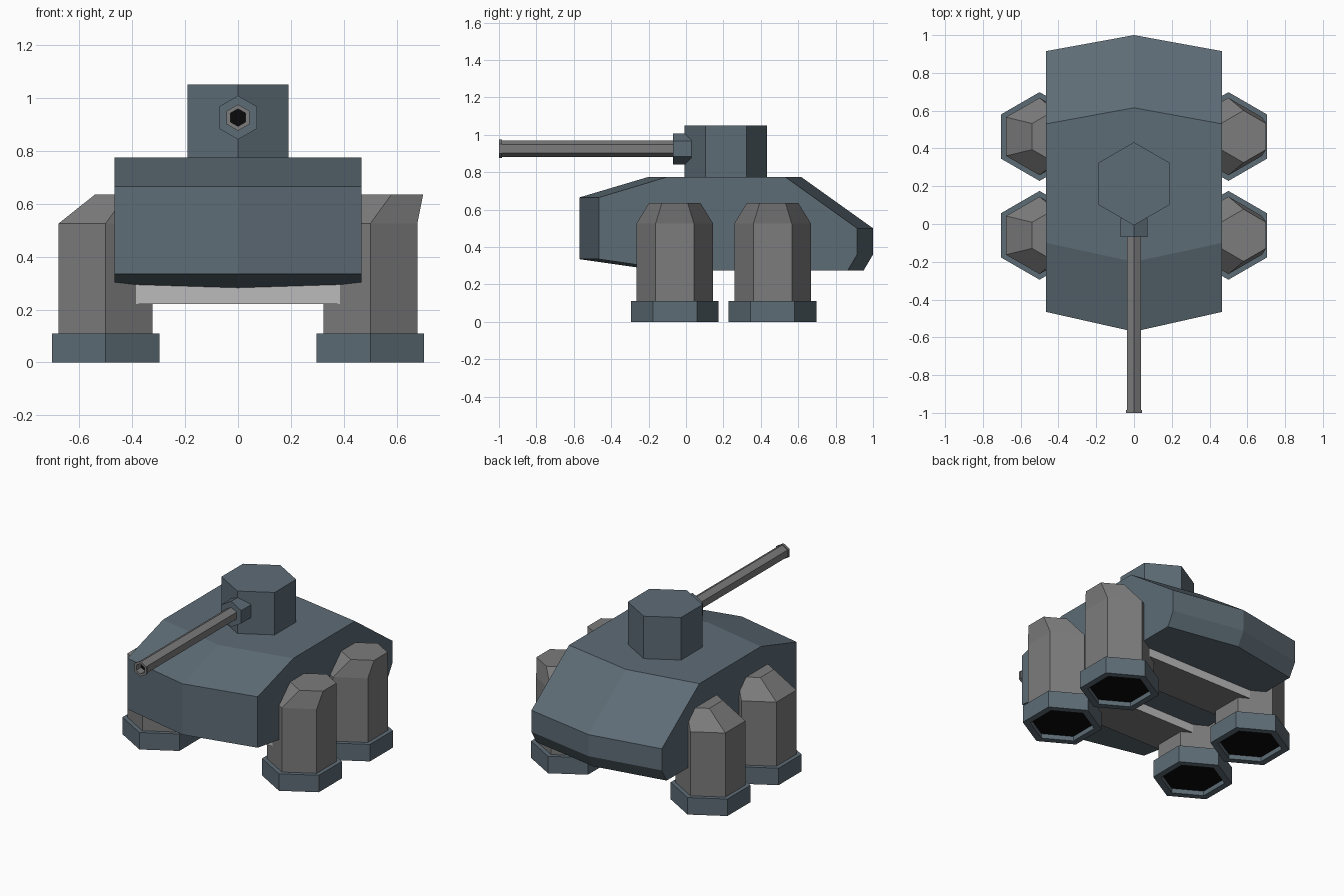
import bpy, bmesh
from math import sin, cos, pi
from mathutils import Matrix

if "Cube" in bpy.data.objects:
    bpy.data.objects.remove(bpy.data.objects["Cube"])


def material(name, r, g, b):
    m = bpy.data.materials.new(name)
    m.diffuse_color = (r, g, b, 1)
    m.use_nodes = True
    m.node_tree.nodes["Principled BSDF"].inputs["Base Color"].default_value = m.diffuse_color
    return m


BLUE = material("blue_grey", 0.11, 0.15, 0.18)
GREY = material("dark_grey", 0.20, 0.20, 0.20)
LIGHT = material("light_grey", 0.50, 0.50, 0.50)
BLACK = material("black", 0.003, 0.003, 0.003)


def finish(name, bm, mats):
    bmesh.ops.recalc_face_normals(bm, faces=bm.faces)
    me = bpy.data.meshes.new(name)
    bm.to_mesh(me)
    bm.free()
    for m in mats:
        me.materials.append(m)
    ob = bpy.data.objects.new(name, me)
    bpy.context.collection.objects.link(ob)
    return ob


def hex_loft(name, rings, loc, mats, along_y=False):
    """Six-sided loft through rings (radius, height, x shift).
    The first cap takes the last material."""
    bm = bmesh.new()
    loops = [[bm.verts.new((dx + r * sin(i * pi / 3), r * cos(i * pi / 3), h))
              for i in range(6)] for r, h, dx in rings]
    for a, b in zip(loops, loops[1:]):
        for i in range(6):
            j = (i + 1) % 6
            bm.faces.new((a[i], a[j], b[j], b[i]))
    bm.faces.new(loops[0]).material_index = len(mats) - 1
    bm.faces.new(loops[-1])
    if along_y:
        bm.transform(Matrix.Rotation(-pi / 2, 4, 'X'))
    bm.transform(Matrix.Translation(loc))
    return finish(name, bm, mats)


# Hull: side profile (side y, centre y, z), with a chevron bend at x = 0
profile = [(-0.465, -0.57, 0.335), (-0.465, -0.57, 0.665), (-0.10, -0.20, 0.775),
           (0.53, 0.615, 0.775), (0.915, 1.0, 0.50), (0.915, 1.0, 0.36),
           (0.865, 0.95, 0.275), (-0.05, -0.15, 0.275)]
bm = bmesh.new()
cols = [[bm.verts.new((x, p[k], p[2])) for p in profile]
        for x, k in ((-0.467, 0), (0, 1), (0.467, 0))]
for a, b in zip(cols, cols[1:]):
    for i in range(len(profile)):
        j = (i + 1) % len(profile)
        bm.faces.new((a[i], a[j], b[j], b[i]))
bm.faces.new(cols[0])
bm.faces.new(cols[2])
finish("hull", bm, [BLUE])

# Turret, gun collar and hollow barrel
hex_loft("turret", [(0.22, 0.76, 0), (0.22, 1.05, 0)], (0, 0.213, 0), [BLUE])
hex_loft("gun_collar", [(0.083, -0.07, 0), (0.083, 0.03, 0)],
         (0, 0, 0.925), [BLUE], True)
hex_loft("gun_barrel", [(0.033, -0.95, 0), (0.033, -1.0, 0), (0.05, -1.0, 0),
                        (0.05, -0.985, 0), (0.044, -0.985, 0), (0.044, -0.05, 0)],
         (0, 0, 0.925), [GREY, BLACK], True)

# Legs with skewed caps, hollow feet, and a cross beam per pair
for end, y in (("front", -0.06), ("rear", 0.463)):
    for side, x in (("left", -0.5), ("right", 0.5)):
        hex_loft(f"{end}_{side}_leg",
                 [(0.205, 0.10, 0), (0.205, 0.525, 0), (0.138, 0.635, 0.08)],
                 (x, y, 0), [GREY])
        hex_loft(f"{end}_{side}_foot",
                 [(0.19, 0.03, 0), (0.19, 0, 0), (0.235, 0, 0), (0.235, 0.11, 0)],
                 (x, y, 0), [BLUE, BLACK])
    bm = bmesh.new()
    bmesh.ops.create_cube(bm, size=1, matrix=Matrix.Translation((0, y, 0.27))
                          @ Matrix.Diagonal((0.90, 0.278, 0.10, 1)))
    bm.normal_update()
    for f in bm.faces:
        f.material_index = 1 if abs(f.normal.y) > 0.5 else 0
    finish(f"{end}_cross_beam", bm, [GREY, LIGHT])
